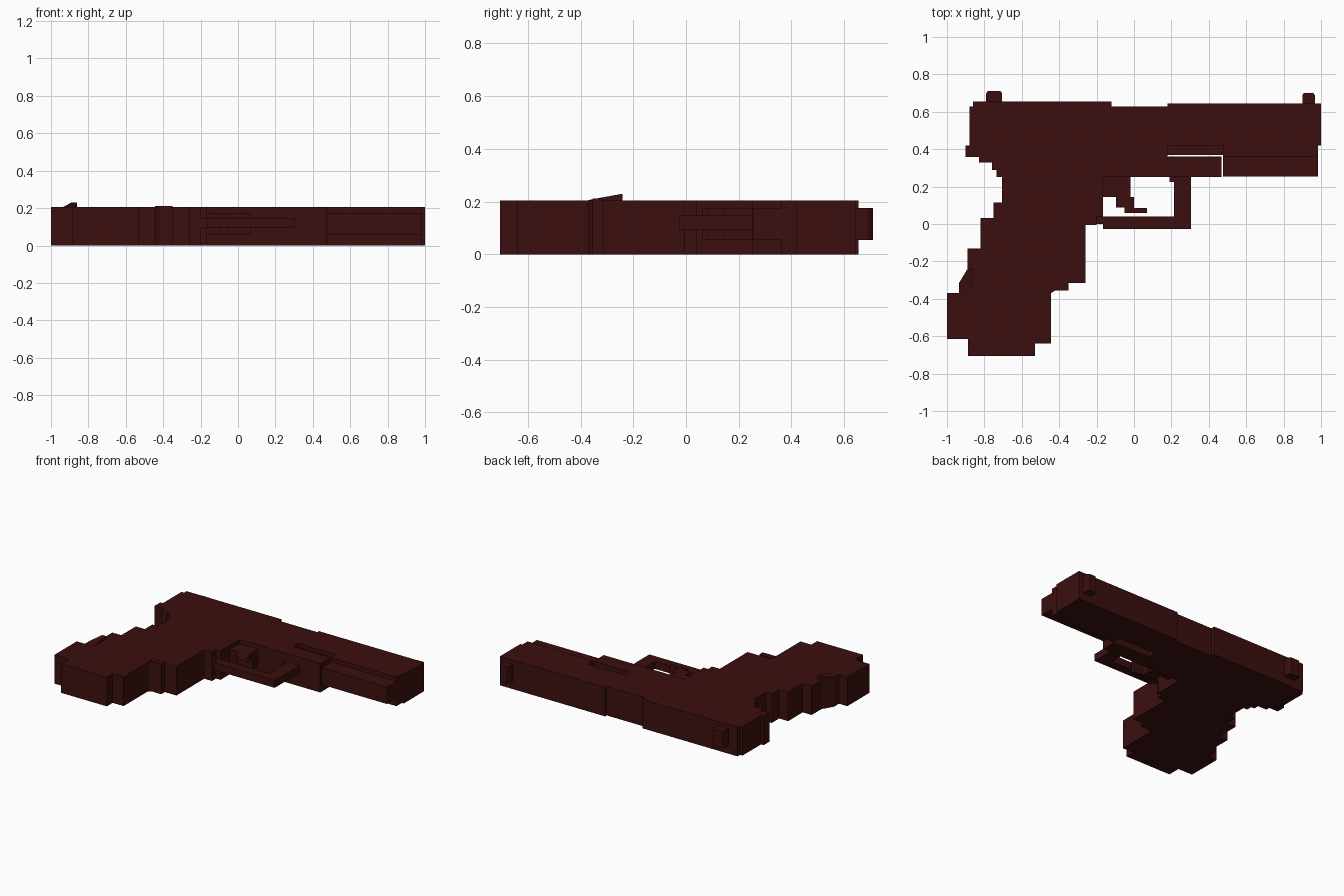
import bpy, bmesh

mat = bpy.data.materials.new("dark maroon")
mat.diffuse_color = (0.046, 0.0048, 0.0048, 1)


def slab(name, pts, z0, z1):
    """Extrude a flat outline (x, y) from z0 to z1."""
    bm = bmesh.new()
    face = bm.faces.new([bm.verts.new((x, y, z0)) for x, y in pts])
    res = bmesh.ops.extrude_face_region(bm, geom=[face])
    for v in res["geom"]:
        if isinstance(v, bmesh.types.BMVert):
            v.co.z = z1
    bmesh.ops.recalc_face_normals(bm, faces=bm.faces)
    me = bpy.data.meshes.new(name)
    bm.to_mesh(me)
    bm.free()
    me.materials.append(mat)
    ob = bpy.data.objects.new(name, me)
    bpy.context.collection.objects.link(ob)
    return ob


def box(name, x0, x1, y0, y1, z0, z1):
    return slab(name, [(x0, y0), (x1, y0), (x1, y1), (x0, y1)], z0, z1)


TOP = 0.205
IN0, IN1 = 0.055, 0.175     # narrower inner layer

# slide with its stepped top edge
slab("slide", [(-.88, .42), (1, .42), (1, .645), (.18, .645), (.18, .627), (-.12, .627),
               (-.12, .655), (-.86, .655), (-.86, .627), (-.88, .627)], 0, TOP)
# frame and stepped grip
slab("frame_and_grip", [
    (-.90, .42), (-.90, .357), (-.83, .357), (-.83, .328), (-.76, .328), (-.76, .29),
    (-.735, .29), (-.735, .25), (-.705, .25), (-.705, .115), (-.75, .115), (-.75, .032),
    (-.82, .032), (-.82, -.13), (-.89, -.13), (-.89, -.24), (-.935, -.315), (-.935, -.37),
    (-1, -.37), (-1, -.615), (-.887, -.615), (-.887, -.705), (-.53, -.705), (-.53, -.64),
    (-.445, -.64), (-.445, -.37), (-.42, -.355), (-.35, -.355), (-.35, -.315), (-.26, -.315),
    (-.26, -.005), (-.2, -.005), (-.2, .04), (-.165, .04), (-.165, .25), (.467, .25),
    (.467, .36), (.18, .36), (.18, .42)], 0, TOP)
# front rail: wide strip with narrower block below it
box("rail_top", .475, .985, .36, .42, 0, TOP)
box("rail_block", .475, .985, .255, .36, IN0, IN1)
# recessed guide behind the slit
box("guide_rod", .18, .475, .37, .42, IN0, IN1)
# trigger guard
slab("trigger_guard", [(-.2, 0), (-.165, 0), (-.165, -.027), (.305, -.027), (.305, .25),
                       (.19, .25), (.19, .225), (.215, .225), (.215, .04), (-.2, .04)], .095, .147)
# trigger
slab("trigger", [(-.165, .25), (-.165, .145), (-.095, .145), (-.095, .088), (-.052, .088),
                 (-.052, .06), (.07, .06), (.07, .085), (0, .085), (0, .145), (-.02, .145),
                 (-.02, .25)], IN0, IN1)
# sights
for name, x0, x1, y1 in (("rear_sight", -.79, -.705, .71), ("front_sight", .9, .967, .70)):
    slab(name, [(x0, .64), (x1, .64), (x1, y1 - .012), (x1 - .008, y1), (x0 + .008, y1),
                (x0, y1 - .012)], IN0, IN1)
# raised ridge at the front of the grip and small wedge on its back
box("grip_ridge", -.445, -.35, -.355, -.317, .2, .212)
wedge = slab("grip_wedge", [(-.935, -.37), (-.87, -.37), (-.86, -.24), (-.89, -.24),
                            (-.935, -.315)], .19, .21)
for v in wedge.data.vertices:
    if v.co.z > .2 and v.co.y > -.25:
        v.co.z = .23
    elif v.co.z > .2:
        v.co.z = .206
